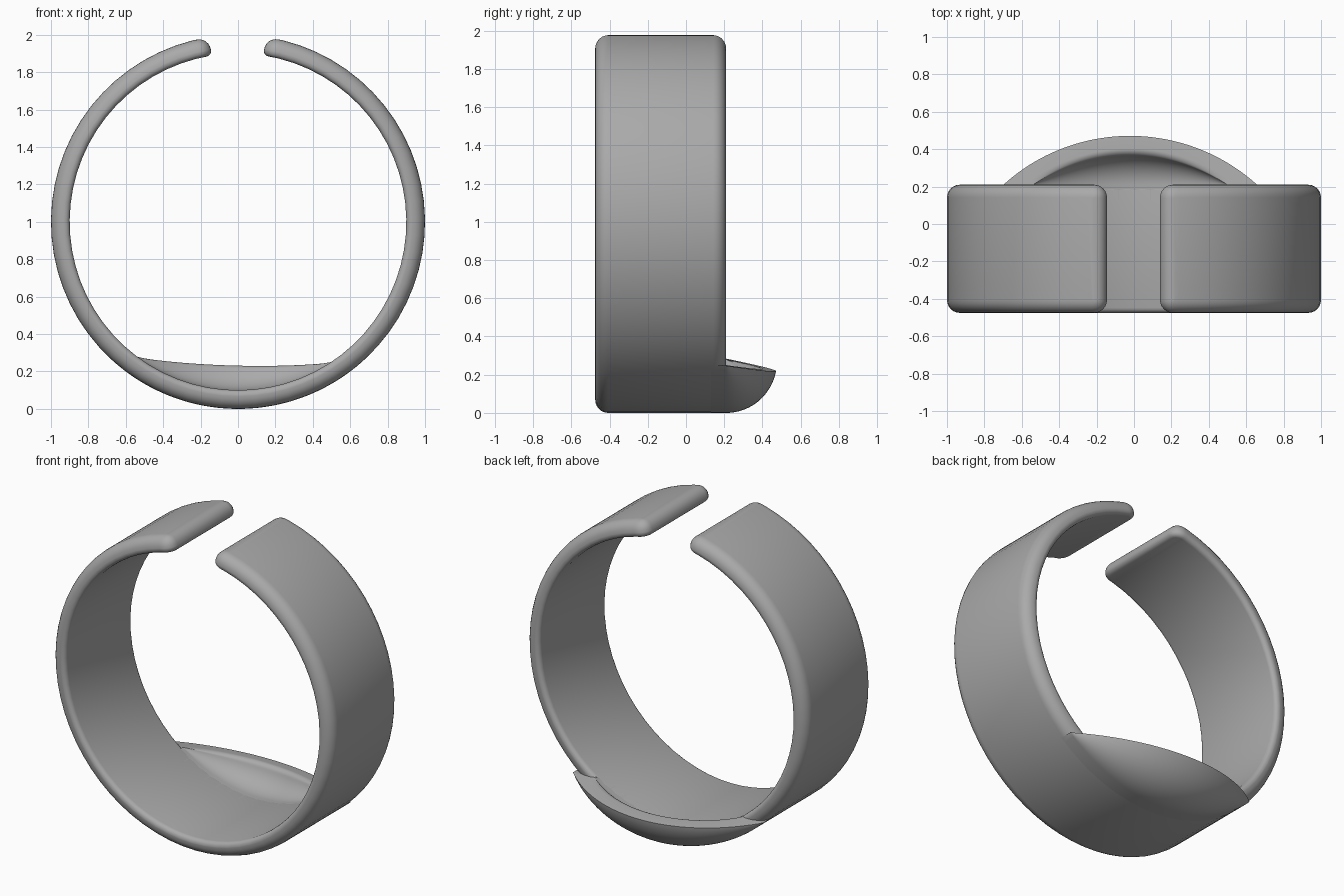
import bpy, bmesh
from math import sin, cos, pi, radians, sqrt, asin

cube = bpy.data.objects.get("Cube")
if cube:
    bpy.data.objects.remove(cube, do_unlink=True)

OUTER, INNER = 1.0, 0.9        # band radii
FRONT, BACK = -0.475, 0.21     # band width along y
CENTRE_Z = 1.0

grey = bpy.data.materials.new("plain grey")
grey.use_nodes = True
colour = (0.4, 0.4, 0.4, 1)
grey.diffuse_color = colour
grey.node_tree.nodes["Principled BSDF"].inputs["Base Color"].default_value = colour


def finish(bm, name):
    bmesh.ops.remove_doubles(bm, verts=bm.verts, dist=0.0001)
    bmesh.ops.dissolve_degenerate(bm, dist=0.0001, edges=bm.edges)
    bmesh.ops.recalc_face_normals(bm, faces=bm.faces)
    mesh = bpy.data.meshes.new(name)
    bm.to_mesh(mesh)
    bm.free()
    mesh.materials.append(grey)
    obj = bpy.data.objects.new(name, mesh)
    bpy.context.collection.objects.link(obj)
    bpy.ops.object.select_all(action='DESELECT')
    obj.select_set(True)
    bpy.context.view_layer.objects.active = obj
    bpy.ops.object.shade_smooth_by_angle(angle=radians(32))
    return obj


def radius(v):
    return sqrt(v.co.x ** 2 + (v.co.z - CENTRE_Z) ** 2)


def bevel(bm, edges, size, segments):
    bmesh.ops.bevel(bm, geom=edges, offset=size, segments=segments, profile=0.5,
                    affect='EDGES', clamp_overlap=False)


def perimeter(bm, r):
    """Edges where the curved face at radius r meets the side and end faces."""
    def on_face(f):
        return all(abs(radius(v) - r) < 0.004 for v in f.verts)
    return [e for e in bm.edges if sum(on_face(f) for f in e.link_faces) == 1]


# Open band: an arc-shaped bar with an uneven gap at the top
def build_band():
    bm = bmesh.new()
    steps, start, end = 64, 0.15, 2 * pi - 0.156
    rings = []
    for i in range(steps + 1):
        a = start + (end - start) * i / steps
        rings.append([bm.verts.new((r * sin(a), y, CENTRE_Z + r * cos(a)))
                      for r, y in ((OUTER, FRONT), (OUTER, BACK),
                                   (INNER, BACK), (INNER, FRONT))])
    for p, q in zip(rings, rings[1:]):
        for k in range(4):
            n = (k + 1) % 4
            bm.faces.new((p[k], p[n], q[n], q[k]))
    bm.faces.new(rings[0])
    bm.faces.new(rings[-1])
    bmesh.ops.recalc_face_normals(bm, faces=bm.faces)
    # Round the plan corners, then the outer and inner rims
    corners = [e for ring in (rings[0], rings[-1]) for e in bm.edges
               if all(v in ring for v in e.verts)
               and abs(e.verts[0].co.y - e.verts[1].co.y) < 0.001]
    bevel(bm, corners, 0.07, 6)
    bevel(bm, perimeter(bm, OUTER), 0.068, 6)
    bevel(bm, perimeter(bm, INNER), 0.028, 4)
    return finish(bm, "open_band")


# Scoop: the lower segment of the band revolved backwards about its chord
def build_scoop():
    bm = bmesh.new()
    chord, tilt, count = 0.735, 0.0273, 48
    sweep, fillet = radians(80), 0.03

    def arc(r, y, turn):
        half = asin(sqrt(r * r - chord * chord) / r)
        verts = []
        for i in range(count + 1):
            a = half * (2 * i / count - 1)
            u, depth = r * sin(a), r * cos(a) - chord
            w = -chord - depth * cos(turn)
            verts.append(bm.verts.new((u * cos(tilt) + w * sin(tilt),
                                       y + depth * sin(turn),
                                       CENTRE_Z - u * sin(tilt) + w * cos(tilt))))
        return verts

    # Straight lead-in, the sweep, then a rounded inner lip
    stations = [(BACK - 0.08, 0, INNER)]
    bend = sweep - fillet / (INNER - chord)
    stations += [(BACK, bend * i / 18, INNER) for i in range(19)]
    for i in range(1, 7):
        t = i / 6 * pi / 2
        stations.append((BACK, bend + (sweep - bend) * sin(t),
                         INNER + fillet * (1 - cos(t))))
    sections = [(arc(OUTER, y, t), arc(r, y, t)) for y, t, r in stations]

    def strip(a, b):
        for i in range(count):
            bm.faces.new((a[i], a[i + 1], b[i + 1], b[i]))

    for (o1, i1), (o2, i2) in zip(sections, sections[1:]):
        strip(o1, o2)
        strip(i1, i2)
    for outer, inner in (sections[0], sections[-1]):
        strip(outer, inner)
    (o1, i1), (o2, i2) = sections[:2]
    for k in (0, -1):
        bm.faces.new((o1[k], o2[k], i2[k], i1[k]))
    return finish(bm, "scoop_lip")


build_band()
build_scoop()
